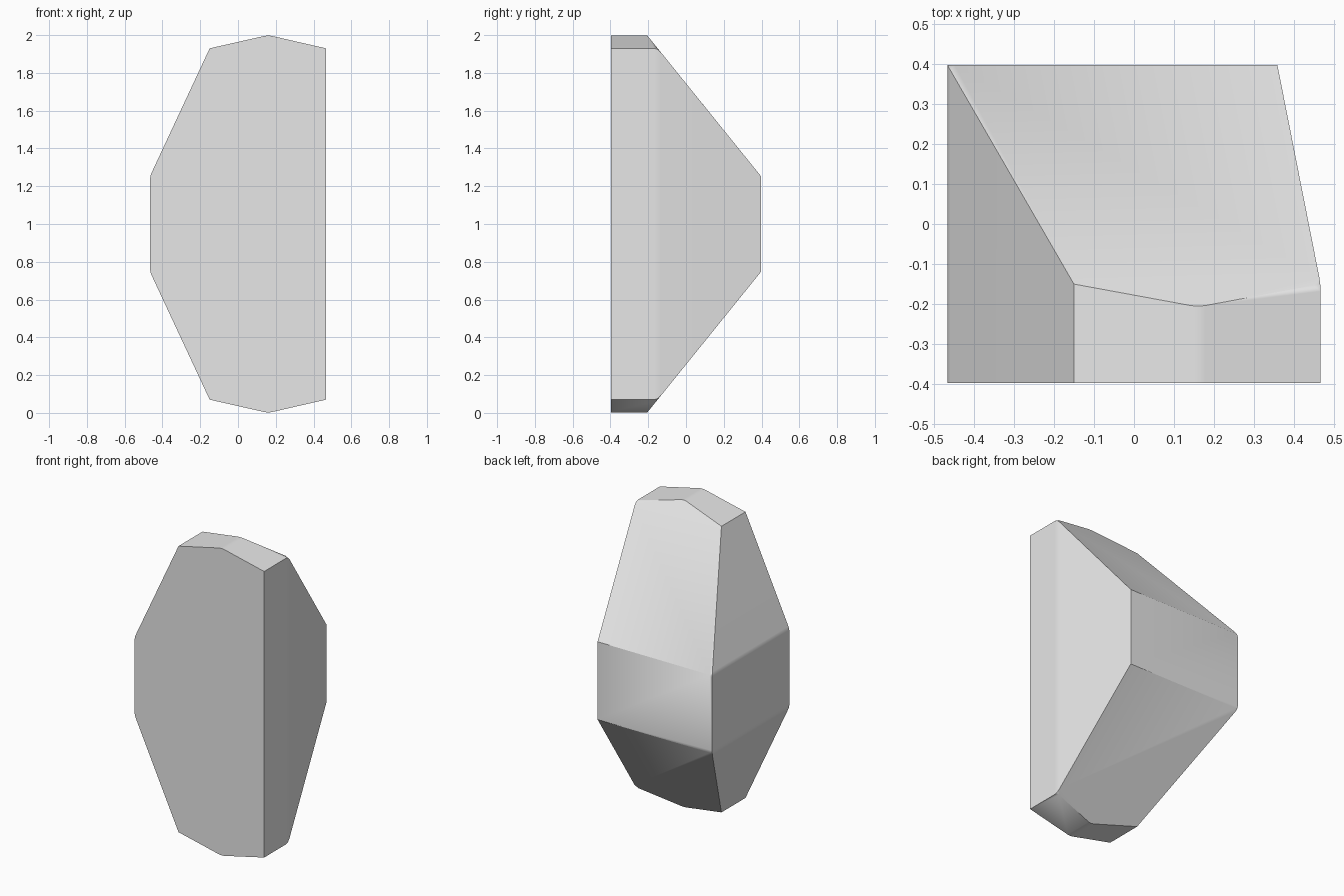
import bpy
import bmesh
import math

cube = bpy.data.objects.get("Cube")
if cube:
    bpy.data.objects.remove(cube, do_unlink=True)

# Plain grey stone colour
grey = bpy.data.materials.new("plain_grey")
grey.use_nodes = True
colour = (0.8, 0.8, 0.8, 1.0)
grey.diffuse_color = colour
grey.node_tree.nodes["Principled BSDF"].inputs["Base Color"].default_value = colour

# Corners of the upper half, mirrored about the middle height
MID = 1.0
FRONT, BACK = -0.397, 0.397
SHOULDER, WAIST = 0.93, 0.253
upper = [
    (-0.466, FRONT, WAIST), (-0.466, BACK, WAIST), (0.358, BACK, WAIST),
    (-0.15, FRONT, SHOULDER), (-0.15, -0.15, SHOULDER),
    (0.16, FRONT, 1.0), (0.16, -0.207, 1.0),
    (0.466, FRONT, SHOULDER), (0.466, -0.15, SHOULDER),
]

# Faceted body as the hull of the corners, with flat facets merged
bm = bmesh.new()
for x, y, z in upper:
    for side in (1, -1):
        bm.verts.new((x, y, MID + side * z))
bmesh.ops.convex_hull(bm, input=list(bm.verts))
bmesh.ops.dissolve_limit(bm, angle_limit=math.radians(3),
                         verts=list(bm.verts), edges=list(bm.edges))
bmesh.ops.recalc_face_normals(bm, faces=list(bm.faces))

# Soften the shallow creases only
soft = [e for e in bm.edges
        if len(e.link_faces) == 2 and e.calc_face_angle() < math.radians(30)]
bmesh.ops.bevel(bm, geom=soft, offset=0.018, offset_type='OFFSET',
                segments=2, profile=0.5, affect='EDGES')

mesh = bpy.data.meshes.new("faceted_rock")
bm.to_mesh(mesh)
bm.free()
mesh.materials.append(grey)
rock = bpy.data.objects.new("faceted_rock", mesh)
bpy.context.collection.objects.link(rock)

# Smooth shading across soft creases, sharp elsewhere
bpy.ops.object.select_all(action='DESELECT')
rock.select_set(True)
bpy.context.view_layer.objects.active = rock
bpy.ops.object.shade_smooth_by_angle(angle=math.radians(30))
weighted = rock.modifiers.new("flat_facets", 'WEIGHTED_NORMAL')
weighted.keep_sharp = True
